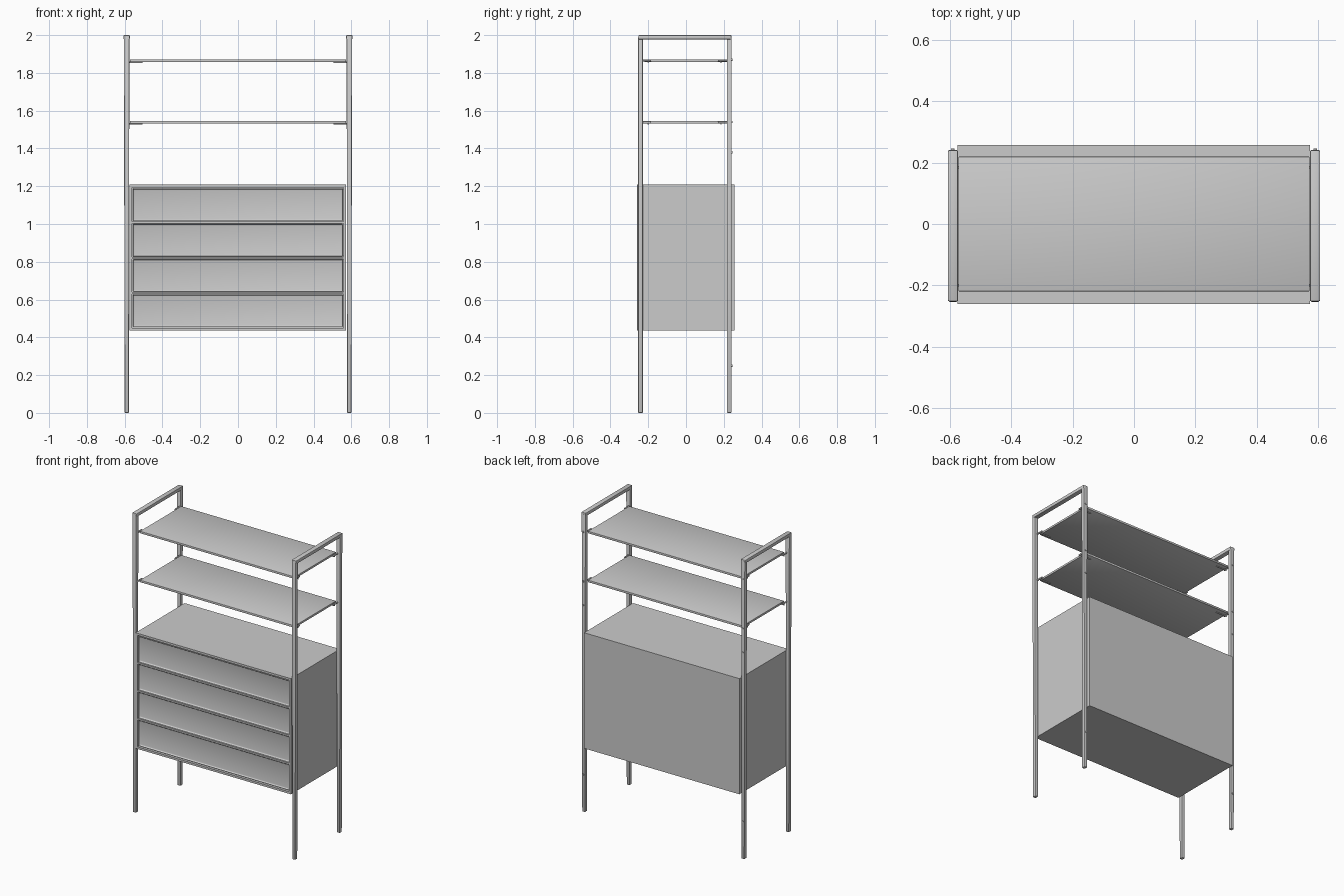
import bpy, bmesh
from mathutils import Matrix

if "Cube" in bpy.data.objects:
    bpy.data.objects.remove(bpy.data.objects["Cube"])


def finish(bm, name, bevel=0.0, segments=2, angle_limited=True):
    bmesh.ops.recalc_face_normals(bm, faces=bm.faces[:])
    me = bpy.data.meshes.new(name)
    bm.to_mesh(me)
    bm.free()
    ob = bpy.data.objects.new(name, me)
    bpy.context.collection.objects.link(ob)
    bpy.ops.object.select_all(action='DESELECT')
    ob.select_set(True)
    bpy.context.view_layer.objects.active = ob
    if bevel:
        mod = ob.modifiers.new("soft_edges", 'BEVEL')
        mod.width, mod.segments = bevel, segments
        bpy.ops.object.modifier_apply(modifier=mod.name)
    if angle_limited:
        bpy.ops.object.shade_smooth_by_angle()
    else:
        bpy.ops.object.shade_smooth()
    return ob


def add_box(bm, x0, x1, y0, y1, z0, z1):
    vs = bmesh.ops.create_cube(bm, size=1)["verts"]
    for v in vs:
        v.co.x = x1 if v.co.x > 0 else x0
        v.co.y = y1 if v.co.y > 0 else y0
        v.co.z = z1 if v.co.z > 0 else z0
    return vs


def box(name, *dims, bevel=0.0):
    bm = bmesh.new()
    add_box(bm, *dims)
    return finish(bm, name, bevel)


def rod(name, a, b, r, axis):
    # short round pin from a to b along the y or x axis
    bm = bmesh.new()
    length = abs(b[axis] - a[axis])
    rot = Matrix.Rotation(1.570796, 4, 'Y' if axis == 0 else 'X')
    mid = [(p + q) / 2 for p, q in zip(a, b)]
    bmesh.ops.create_cone(bm, cap_ends=True, segments=12, radius1=r, radius2=r,
                          depth=length, matrix=Matrix.Translation(mid) @ rot)
    return finish(bm, name)


def drawer(name, x0, x1, z0, z1):
    # slab with a shallow recessed front inside a soft rim
    bm = bmesh.new()
    add_box(bm, x0, x1, -0.256, -0.22, z0, z1)
    front = min(bm.faces, key=lambda f: f.calc_center_median().y)
    bmesh.ops.inset_region(bm, faces=[front], thickness=0.008, depth=0)
    for v in front.verts:
        v.co.y += 0.010
    return finish(bm, name, 0.003, 2, angle_limited=False)


# side frames: tapered posts joined by a top bar
for s, side in ((-1, "left"), (1, "right")):
    for y, place in ((-0.241, "front"), (0.229, "back")):
        bm = bmesh.new()
        vs = add_box(bm, s * 0.575, s * 0.604, y - 0.0125, y + 0.0125, 0, 1.99)
        for v in vs:
            if v.co.z < 0.1:
                v.co.x = s * (0.578 if abs(v.co.x) < 0.59 else 0.600)
        finish(bm, f"{side}_{place}_post", 0.004)
    xs = sorted((s * 0.573, s * 0.606))
    box(f"{side}_top_bar", *xs, -0.252, 0.24, 1.977, 2.0, bevel=0.004)

    # screw heads on the rear of the back posts
    for z in (1.87, 1.54, 1.38, 0.25):
        rod(f"{side}_screw", (s * 0.59, 0.238, z), (s * 0.59, 0.246, z), 0.006, 1)

# cabinet carcass with open front
X0, X1, Z0, Z1, T = -0.575, 0.573, 0.435, 1.208, 0.014
box("cabinet_top", X0, X1, -0.26, 0.258, Z1 - T, Z1)
box("cabinet_bottom", X0, X1, -0.26, 0.258, Z0, Z0 + T)
box("cabinet_left_side", X0, X0 + T, -0.26, 0.258, Z0 + T, Z1 - T)
box("cabinet_right_side", X1 - T, X1, -0.26, 0.258, Z0 + T, Z1 - T)
box("cabinet_back", X0 + T, X1 - T, 0.245, 0.258, Z0 + T, Z1 - T)
box("cabinet_inner_panel", X0 + T, X1 - T, -0.235, -0.225, Z0 + T, Z1 - T)

# four drawers and the rails between them
pitch = 0.187
for i in range(4):
    z = 0.455 + i * pitch
    drawer(f"drawer_{i + 1}", -0.557, 0.555, z, z + 0.171)
    if i:
        box(f"drawer_rail_{i}", X0 + T, X1 - T, -0.258, -0.23, z - 0.013, z - 0.003)

# two shelves with pegs and support tabs at the corners
for name, z in (("lower_shelf", 1.538), ("upper_shelf", 1.865)):
    box(name, -0.572, 0.572, -0.219, 0.219, z - 0.007, z + 0.007, bevel=0.0015)
    for s in (-1, 1):
        for y0, y1, yp in ((-0.235, -0.185, -0.2), (0.17, 0.228, 0.185)):
            rod(f"{name}_peg", (s * 0.582, y0, z), (s * 0.582, y1, z), 0.006, 1)
            rod(f"{name}_pin", (s * 0.586, yp, z - 0.008),
                (s * 0.505, yp, z - 0.008), 0.004, 0)
